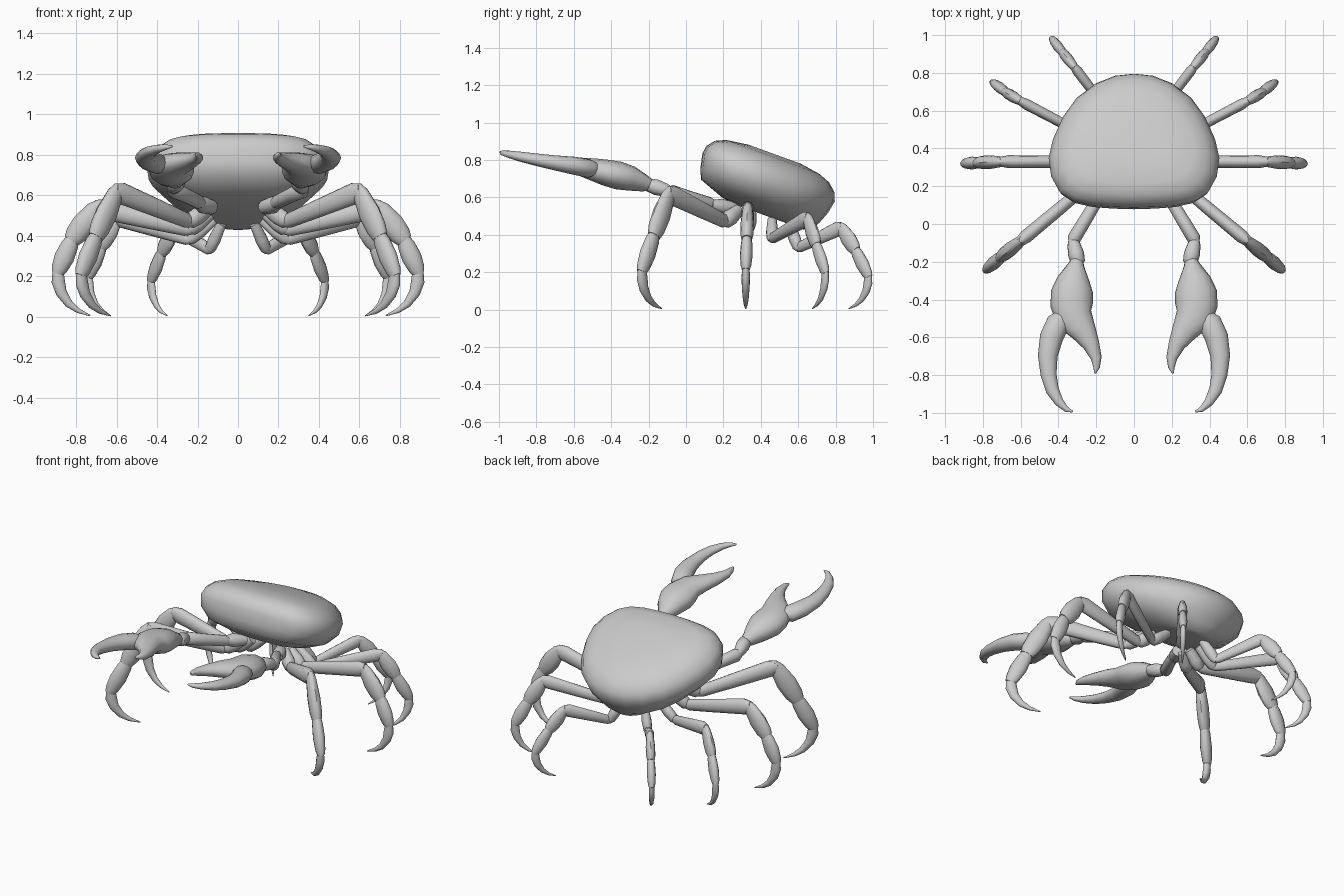
import bpy, bmesh, math
from mathutils import Vector


def finish(name, bm, mirror=True, angle=45):
    bmesh.ops.recalc_face_normals(bm, faces=bm.faces)
    me = bpy.data.meshes.new(name)
    bm.to_mesh(me)
    bm.free()
    ob = bpy.data.objects.new(name, me)
    bpy.context.collection.objects.link(ob)
    if mirror:
        m = ob.modifiers.new("Mirror", 'MIRROR')
        m.use_mirror_merge = False
    bpy.ops.object.select_all(action='DESELECT')
    ob.select_set(True)
    bpy.context.view_layer.objects.active = ob
    bpy.ops.object.shade_smooth_by_angle(angle=math.radians(angle))
    return ob


def loft(bm, rings):
    """Skin a list of closed rings and cap both ends."""
    vr = [[bm.verts.new(p) for p in r] for r in rings]
    n = len(vr[0])
    for a, b in zip(vr, vr[1:]):
        for i in range(n):
            bm.faces.new((a[i], a[(i + 1) % n], b[(i + 1) % n], b[i]))
    bm.faces.new(vr[0])
    bm.faces.new(vr[-1])


def tube(name, stations, side, n=12):
    """Stations are (centre, radius along side, radius across side)."""
    pts = [Vector(s[0]) for s in stations]
    rings = []
    for i, (_, rs, rt) in enumerate(stations):
        t = (pts[min(i + 1, len(pts) - 1)] - pts[max(i - 1, 0)]).normalized()
        s = (side - t * side.dot(t)).normalized()
        c = t.cross(s)
        rings.append([pts[i] + s * rs * math.cos(a) + c * rt * math.sin(a)
                      for a in (2 * math.pi * k / n for k in range(n))])
    bm = bmesh.new()
    loft(bm, rings)
    return finish(name, bm)


def segment(name, a, b, side, profile):
    """Straight limb segment; profile rows are (fraction, rs, rt)."""
    a, b = Vector(a), Vector(b)
    tube(name, [(a.lerp(b, f), rs, rt) for f, rs, rt in profile], side)


# Shell: one outline stacked in rings, tilted down toward the back
half = [(0, 1), (.22, .97), (.44, .86), (.67, .64), (.83, .36), (.95, .02), (1, -.26),
        (.97, -.54), (.87, -.77), (.72, -.9), (.5, -.965), (.25, -.99), (0, -1)]
outline = half + [(-x, t) for x, t in half[-2:0:-1]]
levels = [(-.168, -.12, .27, .15), (-.155, -.2, .31, .23), (-.105, -.335, .34, .37),
          (-.04, -.36, .365, .44), (.03, -.375, .378, .452), (.075, -.368, .36, .43),
          (.115, -.335, .315, .385), (.14, -.28, .25, .32), (.157, -.16, .14, .18)]
c20, s20 = math.cos(math.radians(20)), math.sin(math.radians(20))
rings = []
for h, u0, u1, w in levels:
    ring = []
    for x, t in outline:
        u = (u0 + u1) / 2 + t * (u1 - u0) / 2
        ring.append((x * w, .43 + u * c20 + h * s20, .68 - u * s20 + h * c20))
    rings.append(ring)
bm = bmesh.new()
loft(bm, rings)
finish("shell", bm, mirror=False, angle=60)

# Walking legs: socket, base, knee, second joint, third joint, tip, thickness
legs = {
    "front_leg": [(.15, .28, .53), (.24, .21, .47), (.60, -.09, .62), (.70, -.17, .40),
                  (.775, -.235, .21), (.63, -.13, .005), 1.0],
    "second_leg": [(.14, .35, .51), (.24, .33, .43), (.70, .33, .54), (.82, .325, .38),
                   (.89, .32, .22), (.73, .32, .005), .95],
    "third_leg": [(.12, .46, .48), (.24, .46, .38), (.60, .65, .49), (.675, .695, .35),
                  (.74, .745, .20), (.63, .675, .005), .8],
    "back_leg": [(.08, .55, .46), (.14, .60, .33), (.315, .83, .44), (.375, .905, .32),
                 (.43, .975, .18), (.35, .87, .005), .75],
}
for name, (socket, base, knee, j2, j3, tip, k) in legs.items():
    out = Vector((j3[0] - base[0], j3[1] - base[1], 0)).normalized()
    side = Vector((-out.y, out.x, 0))

    def prof(rows):
        return [(f, a * k, b * k) for f, a, b in rows]

    segment(name + "_hip", socket, base, side,
            prof([(0, .03, .035), (.6, .04, .045), (.95, .035, .04), (1.1, .02, .02)]))
    segment(name + "_thigh", base, knee, side,
            prof([(-.03, .02, .025), (.04, .03, .038), (.4, .034, .045),
                  (.92, .036, .054), (1.03, .026, .036)]))
    segment(name + "_shin", knee, j2, side,
            prof([(-.12, .02, .025), (.05, .03, .045), (.5, .038, .062),
                  (.85, .037, .056), (1.03, .03, .042)]))
    segment(name + "_ankle", j2, j3, side,
            prof([(-.05, .025, .032), (.15, .032, .045), (.55, .036, .052),
                  (.9, .03, .042), (1.05, .022, .03)]))
    a, b = Vector(j3), Vector(tip)
    bend = out * .045 - Vector((0, 0, .03))
    rows = [(-.03, .02, .028), (.15, .024, .035), (.35, .022, .029),
            (.6, .017, .021), (.8, .012, .013), (1, .003, .003)]
    tube(name + "_claw_tip", [(a.lerp(b, f) + bend * 4 * f * (1 - f) * k, p * k, q * k)
                              for f, p, q in rows], side)

# Pincer arms
up = Vector((0, 0, 1))
segment("arm_hip", (.13, .26, .54), (.2, .14, .56), up,
        [(0, .035, .035), (.6, .042, .042), (1.05, .025, .025)])
segment("arm_upper", (.18, .15, .56), (.325, -.09, .63), up,
        [(0, .025, .025), (.1, .035, .032), (.6, .037, .035), (.95, .042, .036), (1.04, .025, .02)])
segment("arm_wrist", (.325, -.08, .63), (.295, -.21, .67), up,
        [(0, .022, .022), (.2, .035, .034), (.6, .042, .043), (.95, .035, .038), (1.05, .02, .02)])

# Palm with fixed inner finger
tube("pincer_palm", [((.30, -.185, .665), .03, .03), ((.307, -.22, .675), .045, .045),
                     ((.32, -.29, .70), .066, .085), ((.328, -.36, .717), .075, .112),
                     ((.33, -.43, .733), .07, .112), ((.318, -.50, .75), .06, .10),
                     ((.268, -.565, .765), .048, .07), ((.226, -.64, .775), .036, .045),
                     ((.20, -.71, .785), .026, .029), ((.198, -.76, .795), .017, .017),
                     ((.206, -.79, .80), .005, .005)], up)

# Movable outer finger
tube("pincer_finger", [((.375, -.485, .75), .035, .04), ((.40, -.52, .755), .05, .062),
                       ((.437, -.60, .77), .048, .062), ((.457, -.70, .785), .04, .052),
                       ((.452, -.80, .802), .033, .042), ((.432, -.88, .817), .027, .035),
                       ((.395, -.945, .83), .02, .024), ((.355, -.983, .838), .013, .014),
                       ((.325, -.993, .842), .005, .005)], up)
